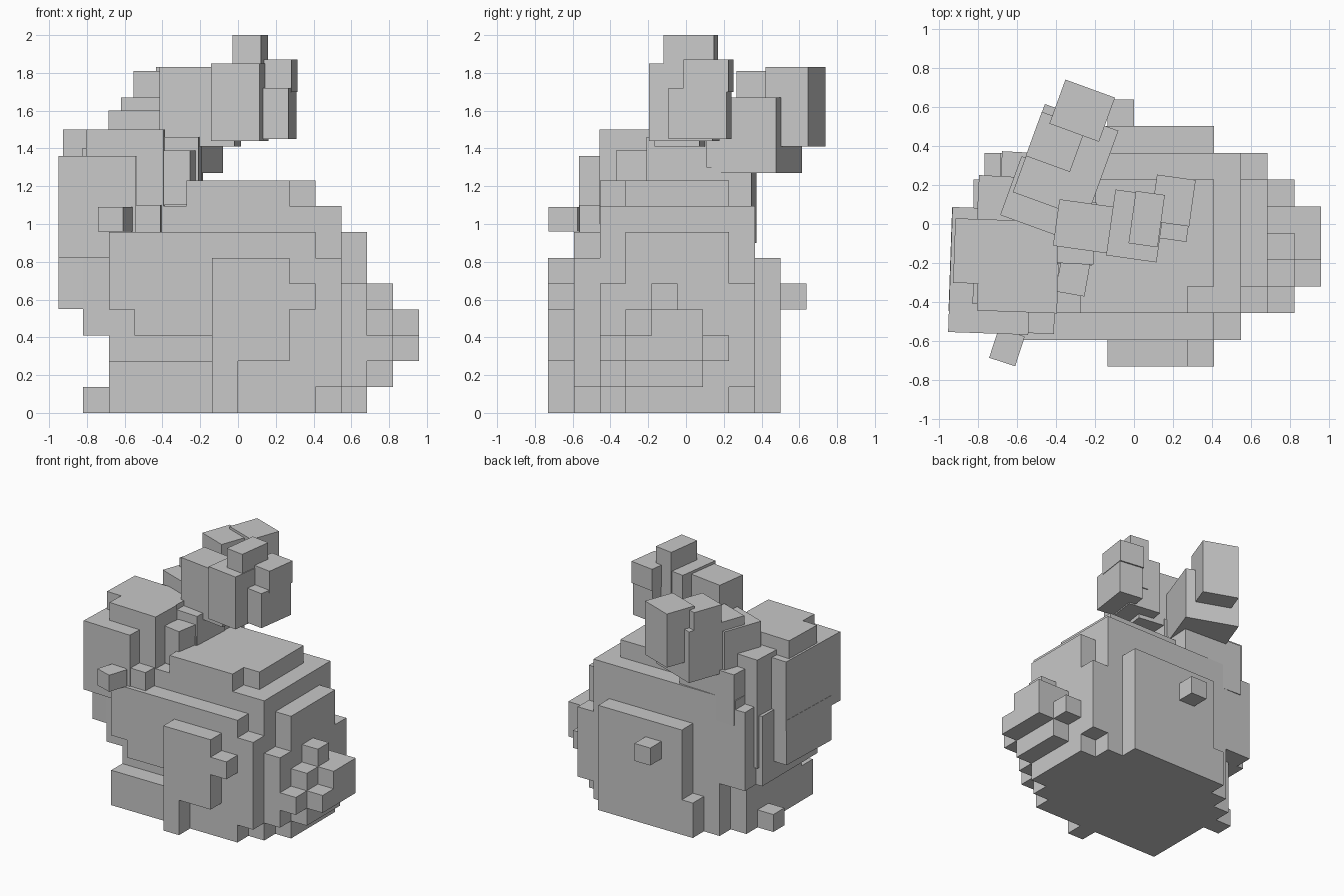
import bpy
import math
from mathutils import Matrix, Vector
import bmesh

cube = bpy.data.objects.get("Cube")
if cube:
    bpy.data.objects.remove(cube)

stone = bpy.data.materials.new("plain_grey")
stone.use_nodes = True
stone.diffuse_color = (0.58, 0.58, 0.58, 1)
stone.node_tree.nodes["Principled BSDF"].inputs["Base Color"].default_value = (0.58, 0.58, 0.58, 1)

V = 0.1368          # edge of one block
Y0 = -0.046         # block grid offset in depth


def make(name, boxes, turn=0.0):
    """Join boxes (x0, x1, y0, y1, z0, z1), each turned about its own centre."""
    bm = bmesh.new()
    for x0, x1, y0, y1, z0, z1 in boxes:
        mid = Vector((x0 + x1, y0 + y1, z0 + z1)) / 2
        m = (Matrix.Translation(mid) @ Matrix.Rotation(math.radians(turn), 4, 'Z')
             @ Matrix.Diagonal((x1 - x0, y1 - y0, z1 - z0, 1)))
        bmesh.ops.create_cube(bm, size=1, matrix=m)
    me = bpy.data.meshes.new(name)
    bm.to_mesh(me)
    bm.free()
    me.materials.append(stone)
    ob = bpy.data.objects.new(name, me)
    bpy.context.collection.objects.link(ob)


def blocks(name, cells):
    """Same, with corners counted in whole blocks."""
    make(name, [(a * V, b * V, Y0 + c * V, Y0 + d * V, e * V, f * V)
                for a, b, c, d, e, f in cells])


# Stepped body, with a ledge low on the front
blocks("body", [
    (-5, 3, -4, 2, 0, 2), (-4, 3, -3, 3, 0, 8), (-5, 3, -3, 2, 2, 4),
    (-4, 3, -4, 3, 3, 4), (-5, 3, -4, 3, 4, 7), (0, 4, -4, 3, 1, 6),
    (-5, 4, -3, 3, 3, 8), (3, 4, -3, 3, 0, 1),
])
blocks("shoulder", [(-6, -4, -3, 2, 3, 7), (-5.6, -4, -3, 3, 3, 7.5)])
blocks("back_top", [(-2, 2, -3, 1, 8, 9), (-2, 3, -2, 2, 8, 9)])
# Stepped rump and tail
blocks("rump", [(4, 5, -2, 2, 0, 7), (4, 5, -3, 3, 1, 5)])
blocks("tail", [
    (5, 6, -2, 1, 1, 4), (5, 6, -3, 2, 2, 3), (5, 6, -1, 0, 4, 5),
    (6, 7, -2, 1, 2, 3), (6, 7, -1, 1, 3, 4),
])
# Legs
blocks("right_haunch", [(-1, 2, -5, -4, 2, 6), (2, 3, -5, -4, 4, 5)])
blocks("left_haunch", [(-2.3, 3, 3, 4, 0, 6)])
blocks("hind_foot", [(-1, 0, -5, -4, 0, 2)])
blocks("front_paws", [(-6, -5, 0, 1, 0, 1), (-3, -2, 3, 4, 0, 2)])
blocks("side_knob", [(-1, 0, 4, 5, 4, 5)])

# Head and neck, slightly turned
make("head", [
    (-.94, -.53, -.56, .08, .82, 1.36), (-.92, -.39, -.31, .02, 1.0, 1.5),
    (-.8, -.39, -.45, -.2, 1.0, 1.5),
    (-.94, -.68, -.45, .08, .55, .9), (-.56, -.4, -.56, .0, .9, 1.1),
], -2)
make("neck", [
    (-.81, -.4, -.42, .24, .55, 1.4), (-.69, -.2, -.2, .36, .9, 1.3),
    (-.55, -.2, -.2, .12, 1.2, 1.46),
], -3)
make("cheek_tuft", [(-.38, -.23, -.36, -.1, 1.1, 1.39)], -10)
make("muzzle_knob", [(-.72, -.58, -.71, -.55, .96, 1.09)], -18)

# Ears: one sweeps back, one sweeps to the side
make("rear_ear", [
    (-.64, -.31, -.02, .3, 1.2, 1.6), (-.55, -.15, .08, .56, 1.27, 1.67),
    (-.52, -.28, .3, .54, 1.5, 1.81), (-.4, -.13, .46, .7, 1.41, 1.83),
], -20)
make("side_ear", [
    (-.4, 0, -.14, .1, 1.41, 1.83), (-.12, .14, -.18, .16, 1.44, 1.85),
    (-.01, .14, -.11, .16, 1.6, 2.0), (.1, .3, .0, .24, 1.7, 1.87),
    (.1, .29, -.08, .23, 1.45, 1.72),
], -8)
